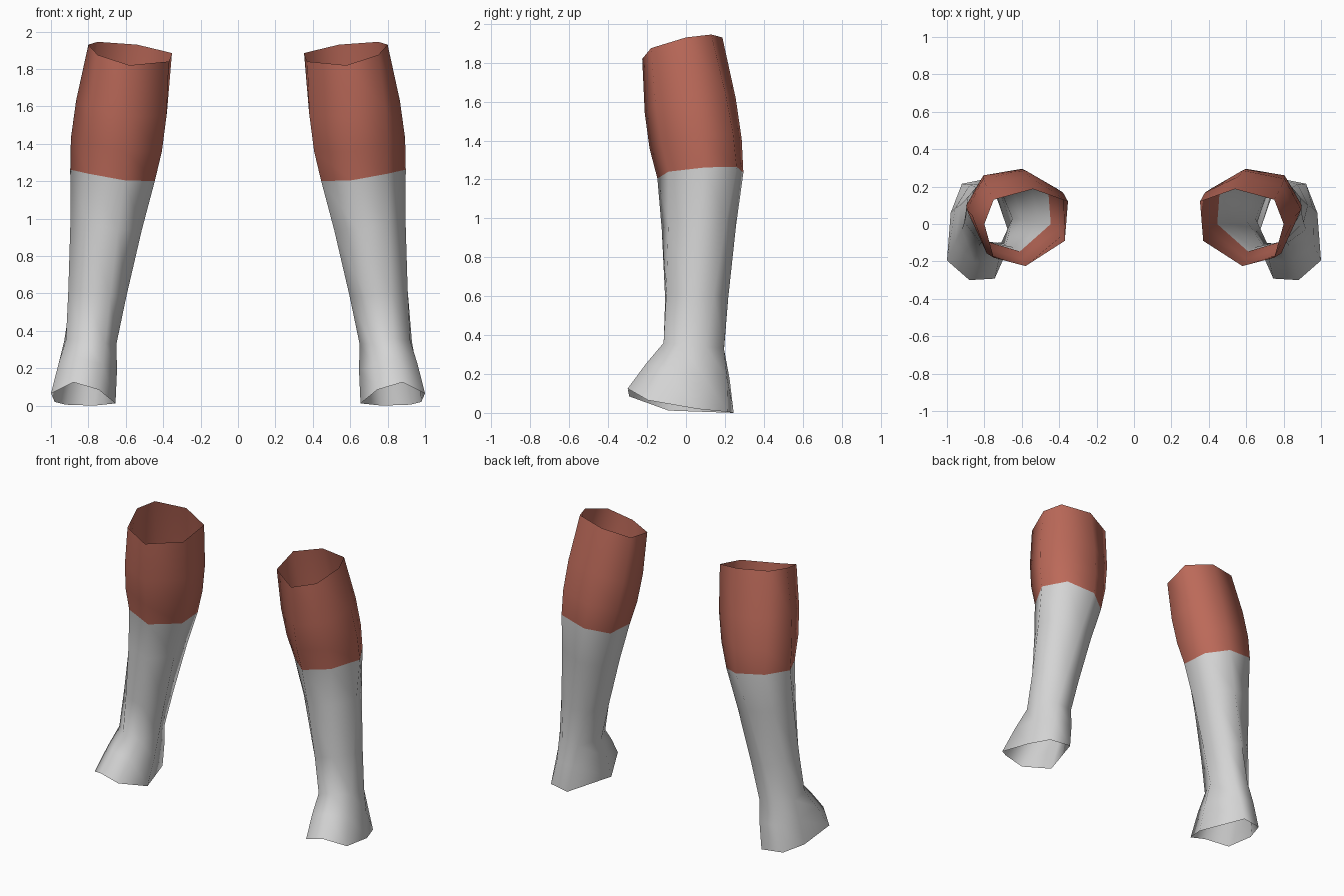
import bpy, bmesh
from mathutils import Vector

cube = bpy.data.objects.get("Cube")
if cube:
    bpy.data.objects.remove(cube, do_unlink=True)


def material(name, rgb):
    m = bpy.data.materials.new(name)
    m.use_nodes = True
    m.diffuse_color = (*rgb, 1)
    bsdf = next(n for n in m.node_tree.nodes if n.type == 'BSDF_PRINCIPLED')
    bsdf.inputs["Base Color"].default_value = (*rgb, 1)
    bsdf.inputs["Roughness"].default_value = 0.8
    return m


grey = material("light grey", (0.66, 0.66, 0.66))
red = material("brick red", (0.50, 0.142, 0.10))

# Key seven-sided sections of the left leg, counter-clockwise from the front
top = [(.58, -.225, 1.82), (.75, -.18, 1.875), (.80, 0, 1.93), (.75, .13, 1.945),
       (.54, .187, 1.93), (.353, .12, 1.885), (.37, -.09, 1.84)]
seam = [(.61, -.147, 1.205), (.80, -.09, 1.24), (.897, .10, 1.262), (.805, .26, 1.265),
        (.60, .295, 1.235), (.46, .20, 1.20), (.445, 0, 1.20)]
ankle = [(.71, -.10, .33), (.83, -.115, .36), (.92, -.03, .35), (.93, .10, .34),
         (.84, .195, .33), (.72, .195, .32), (.65, .03, .33)]
hem = [(.745, -.292, .085), (.88, -.30, .125), (1.0, -.195, .065), (.98, .06, .02),
       (.92, .215, .005), (.77, .245, 0), (.655, -.09, .012)]


def between(a, b, t, swell):
    """Blend two sections and swell or pinch the result about its centre."""
    pts = [Vector(p).lerp(Vector(q), t) for p, q in zip(a, b)]
    c = sum(pts, Vector()) / len(pts)
    return [Vector((c.x + (p.x - c.x) * swell, c.y + (p.y - c.y) * swell, p.z))
            for p in pts]


# Sections from the knee down: calf swell, tapering shin, flared instep
sections = [top, between(top, seam, .45, 1.10), between(top, seam, .75, 1.09), seam,
            between(seam, ankle, .30, .96), between(seam, ankle, .71, .96), ankle,
            between(ankle, hem, .45, 1.03), hem]
SEAM_RING = 3


def legging(name, side):
    bm = bmesh.new()
    rings = [[bm.verts.new((side * p[0], p[1], p[2])) for p in s] for s in sections]
    for r, (a, b) in enumerate(zip(rings, rings[1:])):
        for i in range(7):
            j = (i + 1) % 7
            quad = [a[i], b[i], b[j], a[j]]
            f = bm.faces.new(quad if side > 0 else quad[::-1])
            f.smooth = True
            f.material_index = 1 if r < SEAM_RING else 0   # red cuff above the seam
    me = bpy.data.meshes.new(name)
    bm.to_mesh(me)
    bm.free()
    me.materials.append(grey)
    me.materials.append(red)
    bpy.context.collection.objects.link(bpy.data.objects.new(name, me))


legging("left_legging", 1)
legging("right_legging", -1)
